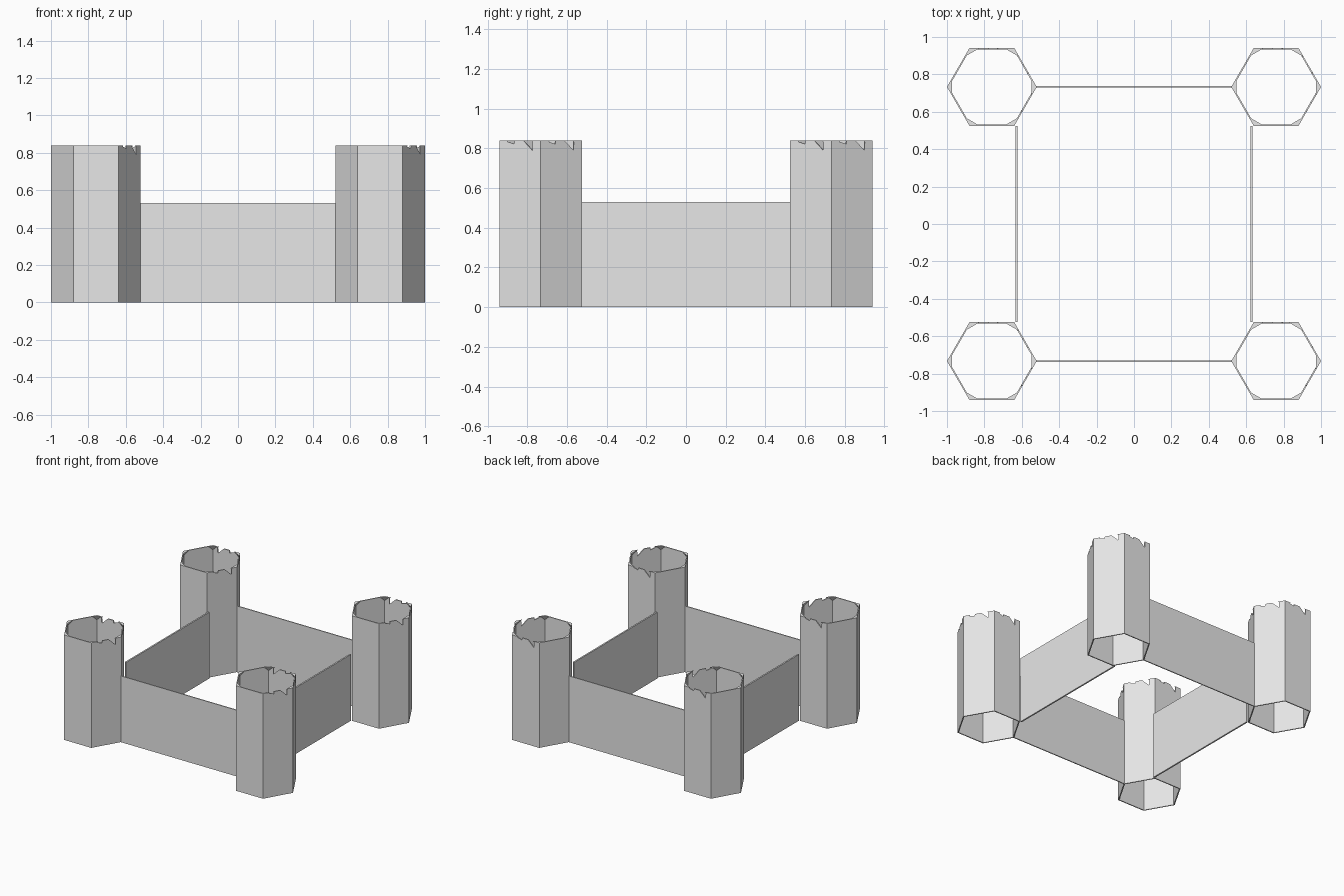
import bpy
import bmesh
from math import cos, sin, pi
from mathutils import Vector

cube = bpy.data.objects.get("Cube")
if cube:
    bpy.data.objects.remove(cube, do_unlink=True)

stone = bpy.data.materials.new("grey stone")
stone.use_nodes = True
GREY = (0.8, 0.8, 0.8, 1)
stone.diffuse_color = GREY
stone.node_tree.nodes["Principled BSDF"].inputs["Base Color"].default_value = GREY

RADIUS, TOWER_H = 0.24, 0.84
WALL_H = 0.53
CX, CY = 0.76, 0.733
SHELL = 0.008
# Chipped rim: (fraction along the face, depth below the top)
CHIPS = [(0.1, 0), (0.36, 0.018), (0.37, 0), (0.58, 0), (0.8, 0.05), (0.81, 0)]


def finish(name, bm):
    bmesh.ops.recalc_face_normals(bm, faces=bm.faces)
    mesh = bpy.data.meshes.new(name)
    bm.to_mesh(mesh)
    bm.free()
    mesh.materials.append(stone)
    obj = bpy.data.objects.new(name, mesh)
    bpy.context.collection.objects.link(obj)
    return obj


def prism(bm, base, offset):
    """Extrude a planar outline along an offset."""
    face = bm.faces.new([bm.verts.new(p) for p in base])
    out = bmesh.ops.extrude_face_region(bm, geom=[face], use_keep_orig=True)
    moved = [v for v in out["geom"] if isinstance(v, bmesh.types.BMVert)]
    bmesh.ops.translate(bm, verts=moved, vec=offset)


def tower(name, x, y):
    bm = bmesh.new()
    centre = Vector((x, y, 0))
    up = Vector((0, 0, 1))
    ring = [centre + RADIUS * Vector((cos(i * pi / 3), sin(i * pi / 3), 0))
            for i in range(6)]
    for i, a in enumerate(ring):
        b, before = ring[(i + 1) % 6], ring[i - 1]
        # Thin face panel, chipped on the left and back faces
        chips = CHIPS if i in (0, 1, 5) else []
        top = [a + up * TOWER_H]
        top += [a.lerp(b, u) + up * (TOWER_H - d) for u, d in chips]
        top.append(b + up * TOWER_H)
        inward = (centre - (a + b) / 2).normalized() * SHELL
        prism(bm, [b, a] + top, inward)
        # Corner gusset under the rim
        tip = bm.verts.new(a + up * (TOWER_H - 0.05))
        corner = [bm.verts.new(p + up * TOWER_H)
                  for p in (a, a.lerp(b, 0.23), a.lerp(before, 0.23))]
        bm.faces.new(corner)
        for j in range(3):
            bm.faces.new((corner[j], corner[j - 1], tip))
    return finish(name, bm)


def wall(name, x, y, length, thick, along_x):
    bm = bmesh.new()
    bmesh.ops.create_cube(bm, size=1)
    size = (length, thick, WALL_H) if along_x else (thick, length, WALL_H)
    bmesh.ops.scale(bm, vec=size, verts=bm.verts)
    bmesh.ops.translate(bm, vec=(x, y, WALL_H / 2), verts=bm.verts)
    return finish(name, bm)


# Four corner towers
for sx, side in ((1, "left"), (-1, "right")):
    for sy, end in ((1, "back"), (-1, "front")):
        tower(f"{end}_{side}_tower", sx * CX, sy * CY)

# Curtain walls between the towers
for s, end, side in ((1, "back", "left"), (-1, "front", "right")):
    wall(f"{end}_wall", 0, s * CY, 2 * (CX - RADIUS), 0.008, True)
    wall(f"{side}_wall", s * 0.628, 0, 1.05, 0.012, False)
